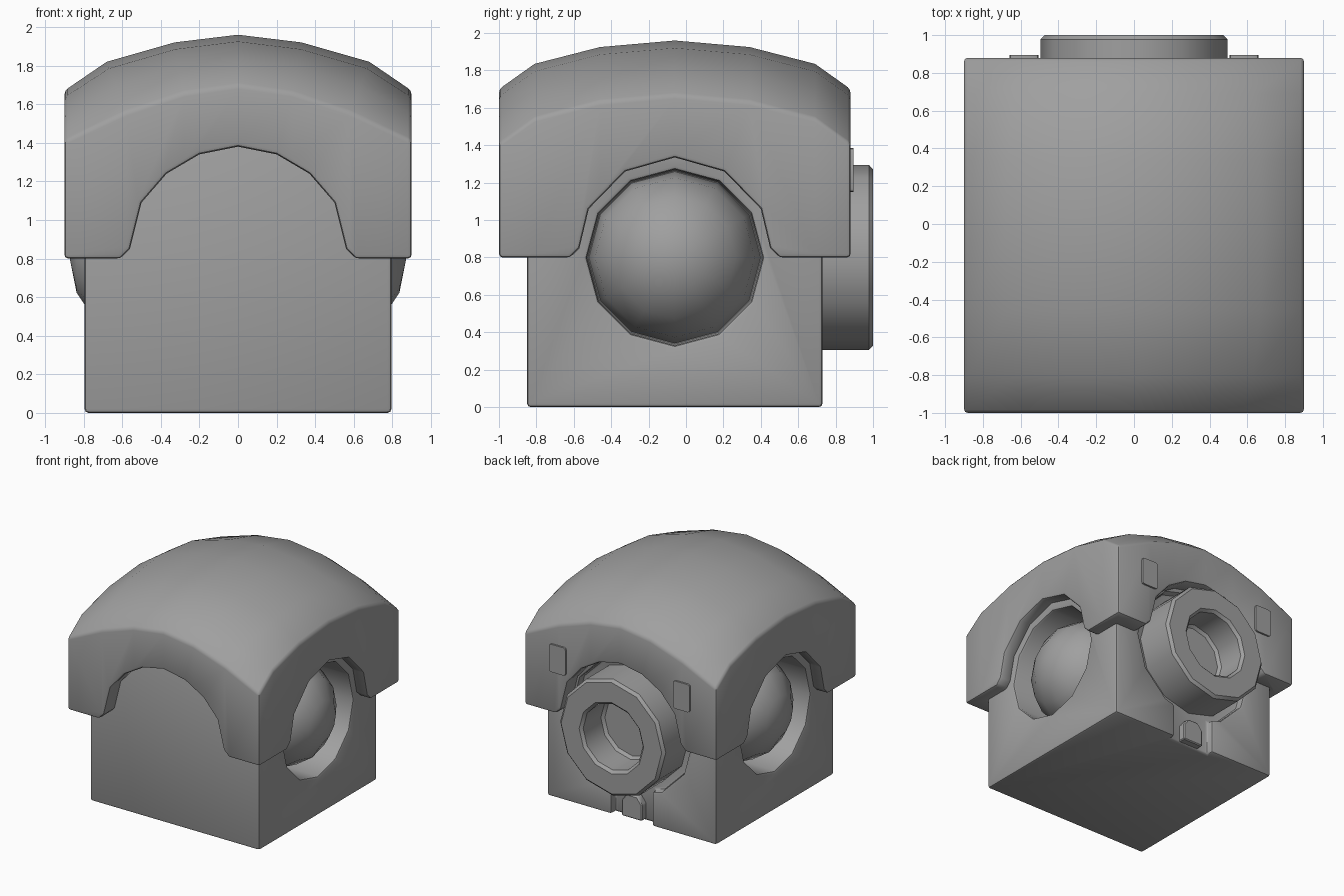
import bpy, bmesh, math
from mathutils import Matrix, Vector

if "Cube" in bpy.data.objects:
    bpy.data.objects.remove(bpy.data.objects["Cube"])

CY = -0.06   # middle of the housing in y
CZ = 0.8     # height of the socket axes

grey = bpy.data.materials.new("plain_grey")
grey.use_nodes = True
grey.diffuse_color = (0.35, 0.35, 0.35, 1)
grey.node_tree.nodes["Principled BSDF"].inputs["Base Color"].default_value = (0.35, 0.35, 0.35, 1)


def make(name, bm):
    bmesh.ops.recalc_face_normals(bm, faces=bm.faces)
    mesh = bpy.data.meshes.new(name)
    bm.to_mesh(mesh)
    bm.free()
    ob = bpy.data.objects.new(name, mesh)
    ob.data.materials.append(grey)
    bpy.context.collection.objects.link(ob)
    return ob


def box(name, lo, hi):
    bm = bmesh.new()
    bmesh.ops.create_cube(bm, size=1)
    for v in bm.verts:
        v.co = Vector([a + (b - a) * (c + 0.5) for a, b, c in zip(lo, hi, v.co)])
    return make(name, bm)


def prism(name, points, place, start, end):
    """Extrude a closed 2D outline; place(u, z, depth) gives the 3D position."""
    bm = bmesh.new()
    face = bm.faces.new([bm.verts.new(place(u, z, start)) for u, z in points])
    new = bmesh.ops.extrude_face_region(bm, geom=[face])["geom"]
    shift = Vector(place(0, 0, end)) - Vector(place(0, 0, start))
    bmesh.ops.translate(bm, vec=shift, verts=[g for g in new if isinstance(g, bmesh.types.BMVert)])
    return make(name, bm)


def disc(radius, sides=12):
    return [(radius * math.sin(math.tau * i / sides), CZ + radius * math.cos(math.tau * i / sides))
            for i in range(sides)]


def mirrored(half):
    return half + [(-u, z) for u, z in reversed(half) if u > 0]


def apply_all(ob):
    bpy.context.view_layer.objects.active = ob
    for m in list(ob.modifiers):
        bpy.ops.object.modifier_apply(modifier=m.name)


def cut(ob, cutter):
    m = ob.modifiers.new("cut", "BOOLEAN")
    m.operation, m.solver, m.object = "DIFFERENCE", "EXACT", cutter
    apply_all(ob)
    bpy.data.objects.remove(cutter)


def finish(ob, width=0.0, segments=2, angle=35):
    if width:
        m = ob.modifiers.new("bevel", "BEVEL")
        m.width, m.segments = width, segments
        m.limit_method, m.angle_limit = "ANGLE", math.radians(35)
        apply_all(ob)
    bpy.ops.object.select_all(action="DESELECT")
    ob.select_set(True)
    bpy.context.view_layer.objects.active = ob
    bpy.ops.object.shade_smooth_by_angle(angle=math.radians(angle))


def along_y(u, z, d):
    return (u, d, z)


def along_x(u, z, d):
    return (d, u + CY, z)


# Domed hood: curved grid on straight walls
bm = bmesh.new()
rise_x = [(0, 0), (0.33, 0.04), (0.68, 0.14), (0.9, 0.29)]
rise_y = [(0, 0), (0.4, 0.035), (0.75, 0.125), (0.94, 0.26)]
grid = []
for j in range(-3, 4):
    row = []
    for i in range(-3, 4):
        x, fx = rise_x[abs(i)]
        y, fy = rise_y[abs(j)]
        if abs(i) < 3:
            x *= 1 - 0.15 * (j / 3) ** 2
        row.append(bm.verts.new((math.copysign(x, i), CY + math.copysign(y, j), 1.96 - fx - fy)))
    grid.append(row)
for j in range(6):
    for i in range(6):
        bm.faces.new((grid[j][i], grid[j][i + 1], grid[j + 1][i + 1], grid[j + 1][i]))
rim = [e for e in bm.edges if e.is_boundary]
new = bmesh.ops.extrude_edge_only(bm, edges=rim)["geom"]
for v in [g for g in new if isinstance(g, bmesh.types.BMVert)]:
    v.co.z = CZ
bmesh.ops.holes_fill(bm, edges=[e for e in bm.edges if e.is_boundary], sides=0)
hood = make("domed_hood", bm)

# Hollow the hood and cut an arch in each wall
cut(hood, box("hollow", (-0.785, CY - 0.78, 0.5), (0.785, CY + 0.78, 1.41)))
wide = mirrored([(0.62, 0.6), (0.62, 0.79), (0.56, 0.85), (0.5, 1.09), (0.37, 1.24), (0.2, 1.34), (0, 1.38)])
slim = mirrored([(0.57, 0.6), (0.57, 0.79), (0.51, 0.85), (0.46, 1.06), (0.265, 1.26), (0, 1.335)])
for s in (-1, 1):
    cut(hood, prism("arch", wide, along_y, CY + s * 0.7, CY + s * 1.2))
    cut(hood, prism("arch", slim, along_x, s * 0.7, s * 1.2))
finish(hood, 0.02)

# Body block with side sockets and a shallow rear recess with a slot
body = box("body_block", (-0.795, -0.85, 0), (0.795, 0.73, 1.43))
for s in (-1, 1):
    cut(body, prism("socket", disc(0.47), along_x, s * 0.42, s * 1.0))
cut(body, prism("recess", disc(0.56), along_y, 0.67, 0.9))
cut(body, box("slot", (-0.19, 0.67, -0.1), (0.19, 0.9, 0.5)))
finish(body, 0.02)

# Ball in each side socket
for s, side in ((1, "left"), (-1, "right")):
    bm = bmesh.new()
    turn = Matrix.Translation((s * 0.41, CY, CZ)) @ Matrix.Rotation(math.pi / 2, 4, "Y")
    bmesh.ops.create_uvsphere(bm, u_segments=12, v_segments=8, radius=0.462, matrix=turn)
    finish(make(side + "_socket_ball", bm), angle=60)

# Rear barrel with a blind hole
barrel = prism("rear_barrel", disc(0.495), along_y, 0.6, 1.0)
cut(barrel, prism("bore", disc(0.28), along_y, 0.72, 1.2))
finish(barrel, 0.022, 1)

# Small peg in the rear slot
peg = prism("rear_peg", mirrored([(0.095, 0.015), (0.095, 0.15), (0.05, 0.21)]), along_y, 0.65, 0.728)
finish(peg, 0.008, 1)

# Raised plates on the rear wall of the hood
for s, side in ((1, "left"), (-1, "right")):
    x0, x1 = sorted((s * 0.505, s * 0.66))
    plate = box(side + "_rear_plate", (x0, 0.86, 1.15), (x1, 0.895, 1.385))
    bev = bmesh.new()
    bev.from_mesh(plate.data)
    upright = [e for e in bev.edges if abs((e.verts[0].co - e.verts[1].co).y) > 0.01]
    bmesh.ops.bevel(bev, geom=upright, offset=0.02, segments=2, affect="EDGES", profile=0.5)
    bev.to_mesh(plate.data)
    bev.free()
    finish(plate)
